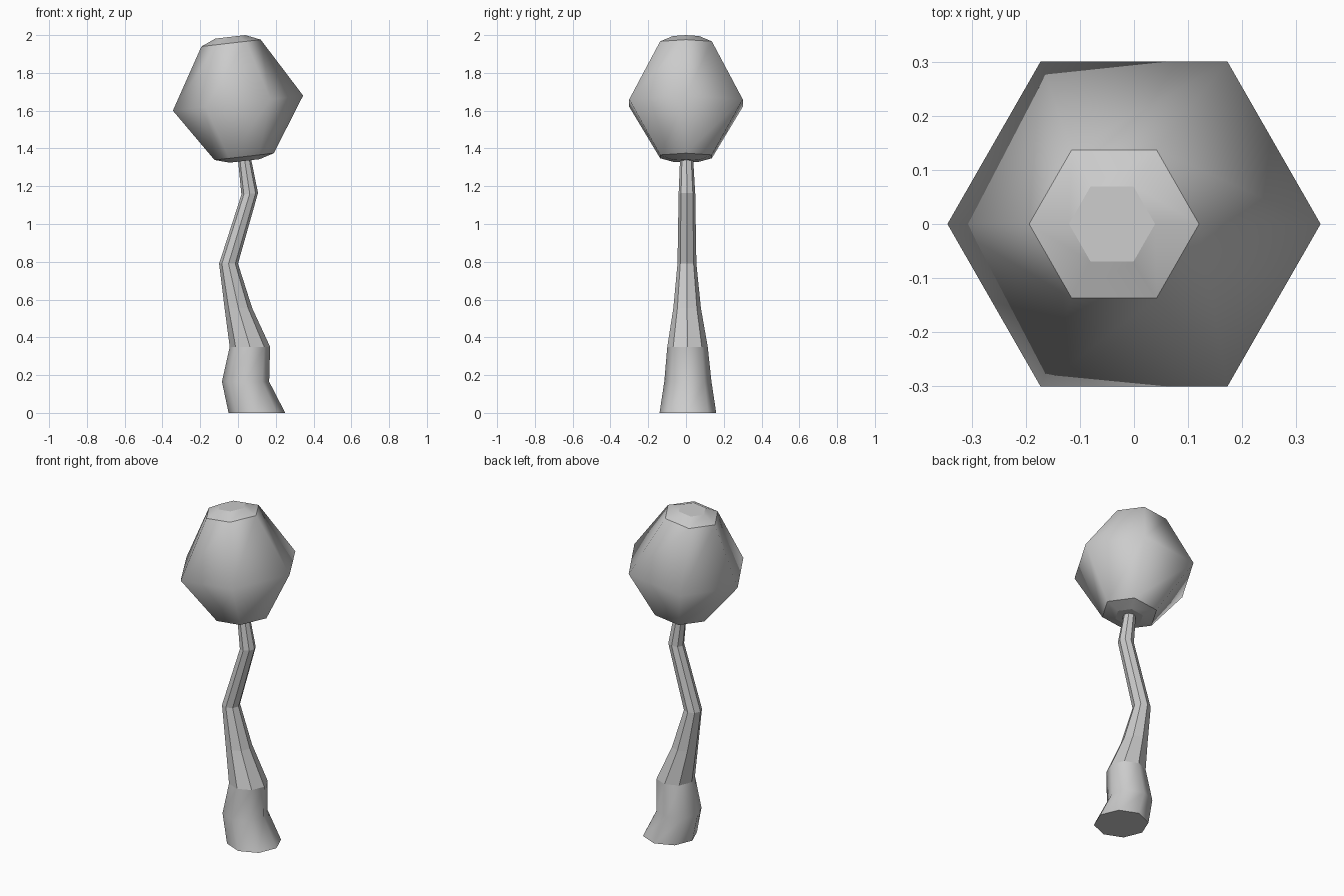
import bpy, bmesh
from math import cos, sin, tau, radians
from mathutils import Matrix, Vector

if "Cube" in bpy.data.objects:
    bpy.data.objects.remove(bpy.data.objects["Cube"])


def loft(name, rings, sides, matrix=Matrix(), smooth=lambda i: True, sharp_rings=()):
    """Skin a stack of regular polygons given as (x, y, z, radius, tilt slope)."""
    bm = bmesh.new()
    loops = []
    for x, y, z, r, slope in rings:
        loop = []
        for k in range(sides):
            a = tau * k / sides
            dx = r * cos(a)
            loop.append(bm.verts.new(matrix @ Vector((x + dx, y + r * sin(a), z + dx * slope))))
        loops.append(loop)
    for i, (lo, hi) in enumerate(zip(loops, loops[1:])):
        for k in range(sides):
            n = (k + 1) % sides
            bm.faces.new((lo[k], lo[n], hi[n], hi[k])).smooth = smooth(i)
    bm.faces.new(loops[0][::-1])
    bm.faces.new(loops[-1])
    for i in sharp_rings:
        for k in range(sides):
            bm.edges.get((loops[i][k], loops[i][(k + 1) % sides])).smooth = False
    mesh = bpy.data.meshes.new(name)
    bm.to_mesh(mesh)
    bm.free()
    obj = bpy.data.objects.new(name, mesh)
    bpy.context.collection.objects.link(obj)
    return obj


# Crooked eight-sided trunk: smooth root flare, faceted stem above
trunk = [
    (0.10, 0.01, 0.00, 0.150, 0.0),
    (0.04, 0.01, 0.165, 0.125, 0.0),
    (0.063, 0.008, 0.35, 0.107, 0.0),
    (0.002, 0.006, 0.555, 0.073, 0.0),
    (-0.05, 0.005, 0.79, 0.050, 0.0),
    (0.062, 0.005, 1.16, 0.044, 0.1),
    (0.032, 0.003, 1.36, 0.034, 0.0),
    (0.01, 0.003, 1.48, 0.026, 0.0),
]
loft("trunk", trunk, 8, smooth=lambda i: i < 2, sharp_rings=(0, 2))

# Tilted six-sided crown with shallow domed caps
profile = [(0.08, -0.308), (0.158, -0.285), (0.347, 0.0), (0.158, 0.32), (0.08, 0.353)]
tilt = Matrix.Translation((0, 0, 1.64)) @ Matrix.Rotation(radians(-6.6), 4, 'Y')
loft("crown", [(0, 0, z, r, 0) for r, z in profile], 6, tilt, sharp_rings=(1, 3))
